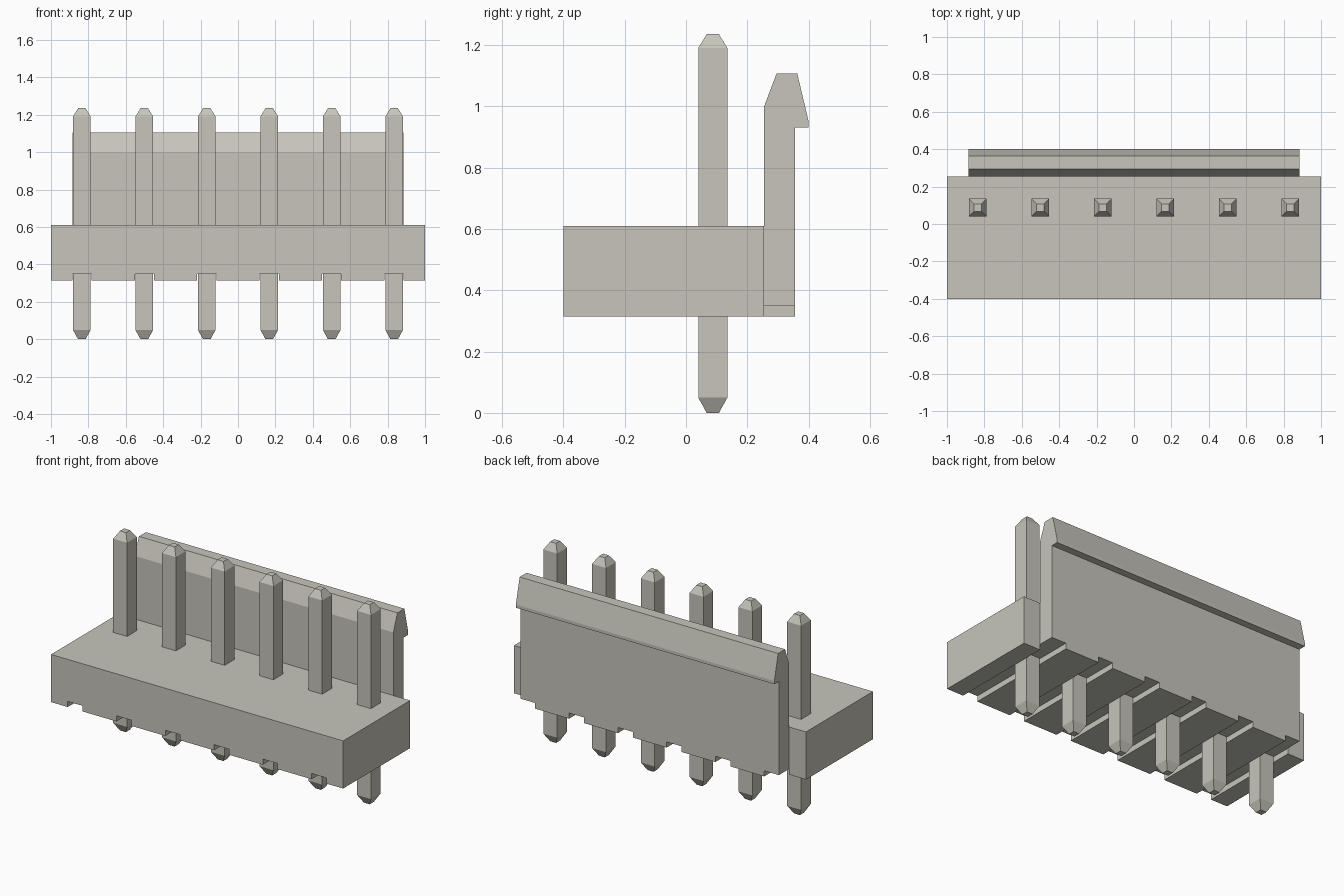
import bpy
import bmesh
from mathutils import Vector

cube = bpy.data.objects.get("Cube")
if cube:
    bpy.data.objects.remove(cube, do_unlink=True)

# Single warm grey plastic colour
COLOUR = (0.57, 0.56, 0.50, 1.0)
mat = bpy.data.materials.new("warm_grey")
mat.use_nodes = True
mat.diffuse_color = COLOUR
mat.node_tree.nodes["Principled BSDF"].inputs["Base Color"].default_value = COLOUR

PIN_X = [-0.835 + i * 0.334 for i in range(6)]
PIN_Y = 0.0875
BASE_Z, GROOVE_Z, TOP_Z = 0.315, 0.35, 0.61


def make_object(name, bm):
    bmesh.ops.recalc_face_normals(bm, faces=bm.faces)
    mesh = bpy.data.meshes.new(name)
    bm.to_mesh(mesh)
    bm.free()
    mesh.materials.append(mat)
    obj = bpy.data.objects.new(name, mesh)
    bpy.context.collection.objects.link(obj)
    return obj


def prism(name, points, offset):
    """Extrude a closed outline along an offset."""
    bm = bmesh.new()
    face = bm.faces.new([bm.verts.new(p) for p in points])
    new = bmesh.ops.extrude_face_region(bm, geom=[face])["geom"]
    verts = [v for v in new if isinstance(v, bmesh.types.BMVert)]
    bmesh.ops.translate(bm, verts=verts, vec=Vector(offset))
    # extruding keeps the starting face only when needed, so close any open end
    edges = [e for e in bm.edges if e.is_boundary]
    if edges:
        bmesh.ops.holes_fill(bm, edges=edges)
    return make_object(name, bm)


# Base block: outline with a shallow groove under every pin
HALF = 0.051
outline = [(-1, TOP_Z), (-1, BASE_Z)]
for x in PIN_X:
    outline += [(x - HALF, BASE_Z), (x - HALF, GROOVE_Z),
                (x + HALF, GROOVE_Z), (x + HALF, BASE_Z)]
outline += [(1, BASE_Z), (1, TOP_Z)]
prism("base_block", [(x, -0.4, z) for x, z in outline], (0, 0.655, 0))

# Back wall with its locking lip
wall_profile = [(0.255, BASE_Z), (0.355, BASE_Z), (0.355, 0.93), (0.4, 0.93),
                (0.4, 0.95), (0.363, 1.106), (0.295, 1.106), (0.255, 1.0)]
wall = prism("locking_wall", [(-0.885, y, z) for y, z in wall_profile], (1.77, 0, 0))

# Grooves carried on through the foot of the wall
bm = bmesh.new()
for x in PIN_X:
    verts = bmesh.ops.create_cube(bm, size=1)["verts"]
    bmesh.ops.scale(bm, verts=verts, vec=(2 * HALF, 0.3, 0.1))
    bmesh.ops.translate(bm, verts=verts, vec=(x, 0.305, GROOVE_Z - 0.05))
cutter = make_object("groove_cutter", bm)
cutter.hide_render = True
mod = wall.modifiers.new("grooves", "BOOLEAN")
mod.operation = "DIFFERENCE"
mod.solver = "EXACT"
mod.object = cutter
bpy.context.view_layer.update()
cut_mesh = bpy.data.meshes.new_from_object(
    wall.evaluated_get(bpy.context.evaluated_depsgraph_get()))
wall.modifiers.clear()
wall.data = cut_mesh
bpy.data.objects.remove(cutter, do_unlink=True)


# Square contact pins, tapered at both ends
def make_pin(name, x):
    bm = bmesh.new()
    rings = []
    for z, r in [(0, 0.02), (0.05, 0.0475), (1.19, 0.0475), (1.235, 0.02)]:
        rings.append([bm.verts.new((x + sx * r, PIN_Y + sy * r, z))
                      for sx, sy in [(-1, -1), (1, -1), (1, 1), (-1, 1)]])
    for low, high in zip(rings, rings[1:]):
        for i in range(4):
            j = (i + 1) % 4
            bm.faces.new([low[i], low[j], high[j], high[i]])
    bm.faces.new(rings[0])
    bm.faces.new(rings[-1])
    make_object(name, bm)


for n, x in enumerate(PIN_X, 1):
    make_pin(f"pin_{n}", x)
